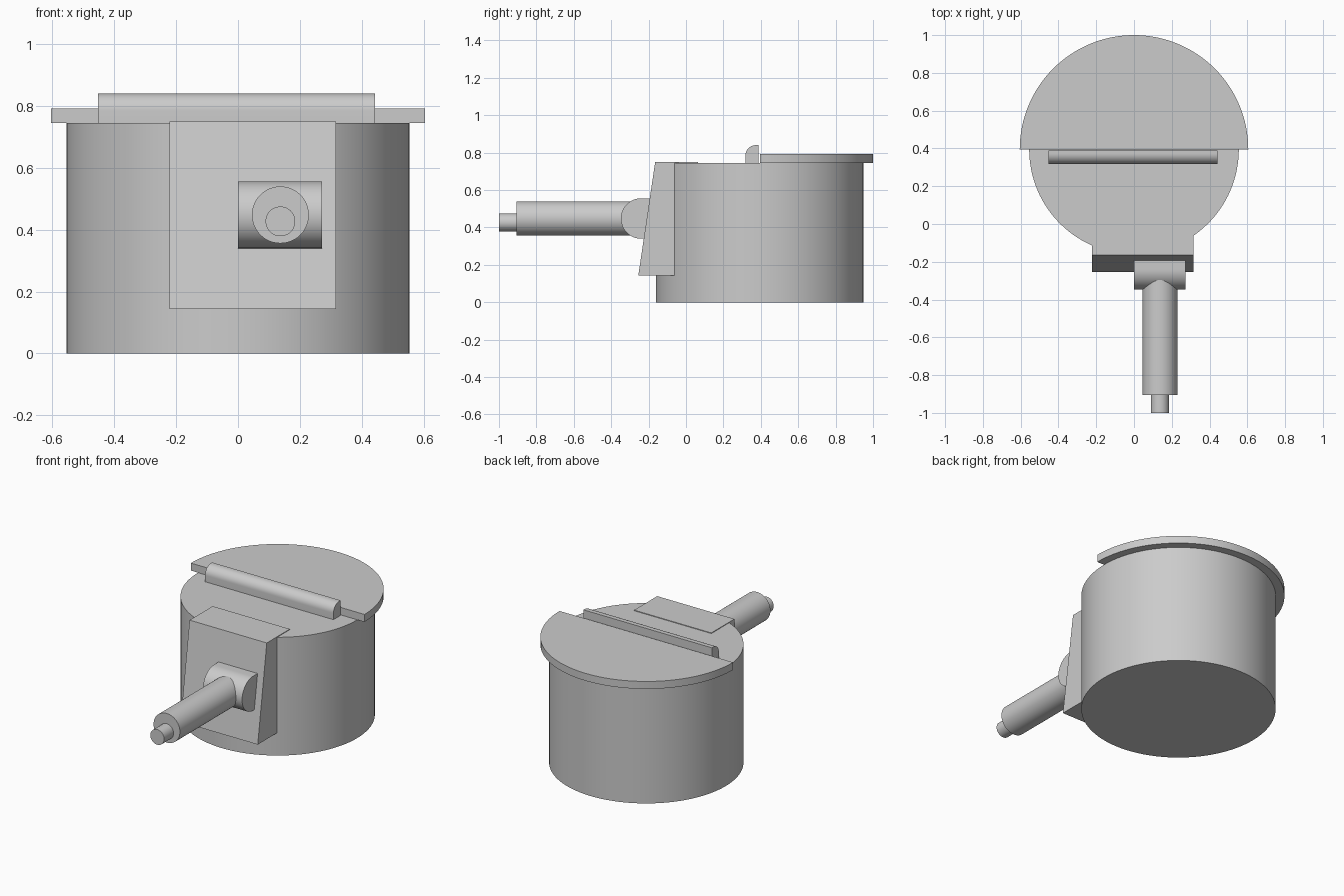
import bpy, bmesh, math
from mathutils import Matrix, Vector

cube = bpy.data.objects.get("Cube")
if cube:
    bpy.data.objects.remove(cube, do_unlink=True)

GREY = (0.6, 0.6, 0.6, 1.0)
mat = bpy.data.materials.new("plain_grey")
mat.use_nodes = True
mat.diffuse_color = GREY
mat.node_tree.nodes["Principled BSDF"].inputs["Base Color"].default_value = GREY

CENTRE_Y = 0.395   # axis of the pot
RIM_Z = 0.745      # top of the pot


def finish(name, bm):
    """Turn a bmesh into a named object with smooth curves and sharp edges."""
    bmesh.ops.recalc_face_normals(bm, faces=bm.faces)
    mesh = bpy.data.meshes.new(name)
    bm.to_mesh(mesh)
    bm.free()
    mesh.materials.append(mat)
    obj = bpy.data.objects.new(name, mesh)
    bpy.context.collection.objects.link(obj)
    bpy.ops.object.select_all(action='DESELECT')
    obj.select_set(True)
    bpy.context.view_layer.objects.active = obj
    bpy.ops.object.shade_smooth_by_angle(angle=math.radians(30))
    return obj


def prism(name, points, offset):
    """Extrude a closed outline by an offset vector."""
    bm = bmesh.new()
    face = bm.faces.new([bm.verts.new(p) for p in points])
    ext = bmesh.ops.extrude_face_region(bm, geom=[face], use_keep_orig=True)
    moved = [g for g in ext["geom"] if isinstance(g, bmesh.types.BMVert)]
    bmesh.ops.translate(bm, verts=moved, vec=Vector(offset))
    return finish(name, bm)


def rod(name, x, z, radius, y0, y1):
    """Cylinder lying along y."""
    bm = bmesh.new()
    place = Matrix.Translation((x, (y0 + y1) / 2, z)) @ Matrix.Rotation(math.pi / 2, 4, 'X')
    bmesh.ops.create_cone(bm, cap_ends=True, segments=48, radius1=radius,
                          radius2=radius, depth=y1 - y0, matrix=place)
    return finish(name, bm)


def arc(cy, cz, radius, start, end, steps):
    """Arc points as (a, b) pairs, angles in degrees."""
    angles = [math.radians(start + (end - start) * i / steps) for i in range(steps + 1)]
    return [(cy + radius * math.cos(a), cz + radius * math.sin(a)) for a in angles]


def side_prism(name, profile, x0, x1):
    """Extrude a (y, z) profile across x."""
    return prism(name, [(x0, y, z) for y, z in profile], (x1 - x0, 0, 0))


# Round pot body
outline = arc(0, CENTRE_Y, 0.555, 0, 360, 96)[:-1]
prism("pot_body", [(x, y, 0) for x, y in outline], (0, 0, RIM_Z))

# Half-disc lid over the back
outline = arc(0, CENTRE_Y, 0.605, 0, 180, 64)
prism("half_lid", [(x, y, RIM_Z) for x, y in outline], (0, 0, 0.047))

# Lid grip bar, rounded on its upper front edge
grip = [(0.388, RIM_Z), (0.388, 0.84)] + arc(0.373, 0.785, 0.055, 90, 180, 12) + [(0.318, RIM_Z)]
side_prism("lid_grip", grip, -0.452, 0.443)

# Sloped mounting block on the front
block = [(-0.255, 0.143), (-0.165, 0.749), (0.065, 0.749), (0.065, 0.143)]
side_prism("mount_block", block, -0.222, 0.316)

# Pivot with a rounded front
pivot = [(-0.15, 0.34), (-0.15, 0.556)] + arc(-0.24, 0.448, 0.108, 90, 270, 32)
side_prism("handle_pivot", pivot, 0.0, 0.272)

# Handle and its narrow tip
rod("handle", 0.137, 0.448, 0.092, -0.905, -0.25)
rod("handle_tip", 0.137, 0.427, 0.048, -1.0, -0.88)
